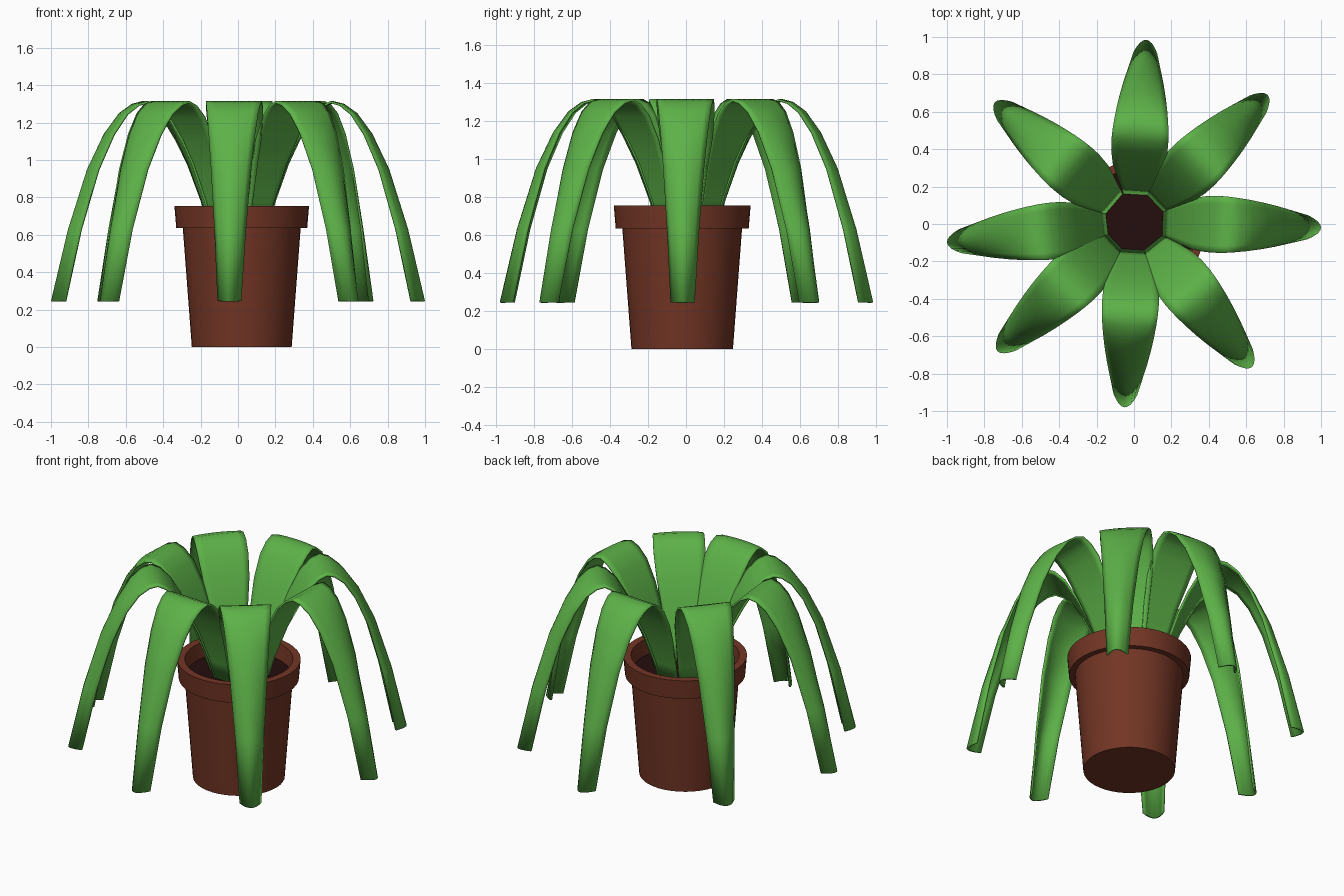
import bpy
import bmesh
import math
from mathutils import Vector

default_cube = bpy.data.objects.get("Cube")
if default_cube:
    bpy.data.objects.remove(default_cube, do_unlink=True)


def make_material(name, colour):
    material = bpy.data.materials.new(name)
    material.use_nodes = True
    rgba = (*colour, 1.0)
    material.diffuse_color = rgba
    shader = material.node_tree.nodes["Principled BSDF"]
    shader.inputs["Base Color"].default_value = rgba
    shader.inputs["Roughness"].default_value = 0.8
    return material


leaf_green = make_material("leaf green", (0.11, 0.445, 0.065))
terracotta = make_material("terracotta brown", (0.17, 0.036, 0.018))
soil_brown = make_material("dark soil", (0.018, 0.004, 0.004))


def finish(mesh_builder, name, material, angle):
    bmesh.ops.recalc_face_normals(mesh_builder, faces=mesh_builder.faces)
    mesh = bpy.data.meshes.new(name)
    mesh_builder.to_mesh(mesh)
    mesh_builder.free()
    mesh.materials.append(material)
    part = bpy.data.objects.new(name, mesh)
    bpy.context.collection.objects.link(part)
    bpy.ops.object.select_all(action="DESELECT")
    part.select_set(True)
    bpy.context.view_layer.objects.active = part
    bpy.ops.object.shade_smooth_by_angle(angle=math.radians(angle))
    return part


def lathe(name, profile, material, centre, segments=40):
    """Spin a (radius, height) profile that starts and ends on the axis."""
    bm = bmesh.new()
    verts = [bm.verts.new((r, 0, z)) for r, z in profile]
    edges = [bm.edges.new(pair) for pair in zip(verts, verts[1:])]
    bmesh.ops.spin(bm, geom=verts + edges, cent=(0, 0, 0), axis=(0, 0, 1),
                   angle=math.tau, steps=segments, use_duplicate=False)
    bmesh.ops.remove_doubles(bm, verts=bm.verts, dist=0.0005)
    part = finish(bm, name, material, 30)
    part.location = centre
    return part


# Pot with a stepped rim, and the soil disc inside it
pot_centre = (0.02, -0.02, 0)
lathe("pot", [(0, 0), (0.267, 0), (0.315, 0.635), (0.35, 0.635), (0.36, 0.755),
              (0.315, 0.755), (0.3, 0.64), (0, 0.64)], terracotta, pot_centre)
lathe("soil", [(0, 0.642), (0.302, 0.642), (0.303, 0.66), (0, 0.66)],
      soil_brown, pot_centre)

# Leaf arch: distance from the middle, height, half width
ARCH = [(0.145, 0.65, 0.07), (0.18, 0.78, 0.085), (0.25, 0.98, 0.115),
        (0.31, 1.11, 0.138), (0.38, 1.23, 0.15), (0.44, 1.29, 0.152),
        (0.5, 1.315, 0.15), (0.56, 1.3, 0.145), (0.63, 1.25, 0.137),
        (0.71, 1.14, 0.125), (0.8, 0.95, 0.108), (0.9, 0.63, 0.085),
        (0.99, 0.245, 0.064)]
REACH = ARCH[-1][0]
PEAK = 0.44
COLUMNS = 8


def make_leaf(name, tip):
    """Arching blade, flat at its peak and bowed outward toward its tip."""
    root = Vector((0.005, 0.012))
    direction = (Vector(tip) - root).normalized()
    side = Vector((-direction.y, direction.x))
    stretch = (Vector(tip) - root).length / REACH
    bm = bmesh.new()
    rows = []
    for radius, height, half in ARCH:
        bow = 0.07 * max(0, (radius - PEAK) / (REACH - PEAK))
        row = []
        for i in range(COLUMNS + 1):
            s = 2 * i / COLUMNS - 1
            spot = root + direction * (radius * stretch - bow * s * s) + side * half * s
            row.append(bm.verts.new((spot.x, spot.y, height)))
        rows.append(row)
    for low, high in zip(rows, rows[1:]):
        for i in range(COLUMNS):
            bm.faces.new((low[i], high[i], high[i + 1], low[i + 1]))
    leaf = finish(bm, name, leaf_green, 50)
    # Make the upper surface face outward before thickening
    middle = leaf.data.polygons[len(ARCH) // 2 * COLUMNS]
    if middle.normal.z < 0:
        leaf.data.flip_normals()
    thickness = leaf.modifiers.new("thickness", "SOLIDIFY")
    thickness.thickness = 0.012
    thickness.offset = -1


# Ring of leaves, each aimed at its own slightly uneven tip
LEAF_TIPS = {
    "left_leaf": (1.0, -0.02),
    "back_left_leaf": (0.715, 0.69),
    "back_leaf": (0.065, 0.985),
    "back_right_leaf": (-0.745, 0.65),
    "right_leaf": (-1.0, -0.1),
    "front_right_leaf": (-0.73, -0.68),
    "front_leaf": (-0.05, -0.98),
    "front_left_leaf": (0.63, -0.765),
}
for leaf_name, leaf_tip in LEAF_TIPS.items():
    make_leaf(leaf_name, leaf_tip)
